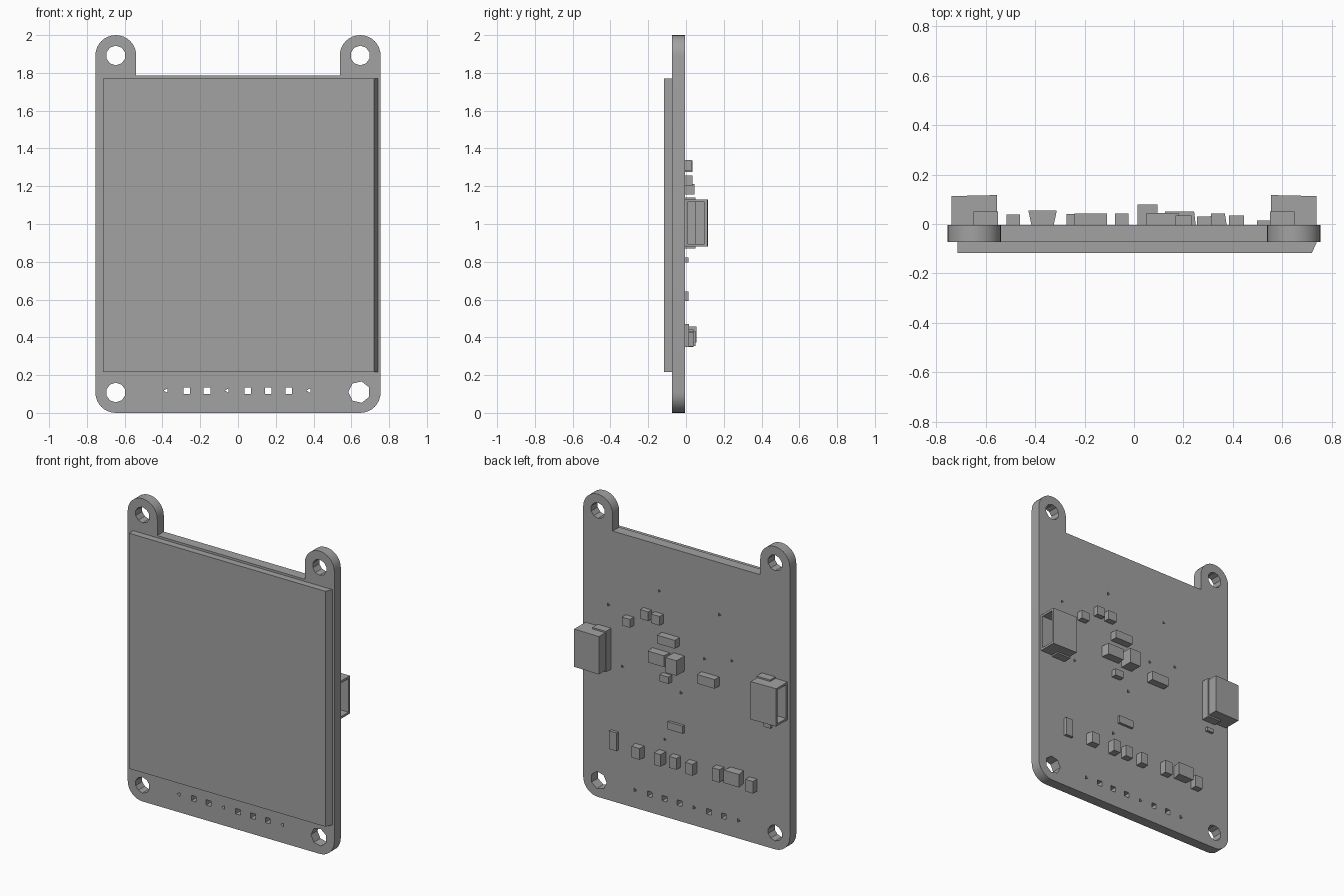
import bpy, bmesh
from math import pi, sin, cos

cube = bpy.data.objects.get("Cube")
if cube:
    bpy.data.objects.remove(cube, do_unlink=True)

grey = bpy.data.materials.new("plain_grey")
grey.use_nodes = True
GREY = (0.36, 0.36, 0.36, 1)
grey.diffuse_color = GREY
grey.node_tree.nodes["Principled BSDF"].inputs["Base Color"].default_value = GREY

BACK, FRONT = -0.005, -0.073   # board faces
HALF, TAB = 0.755, 0.108       # board half width, corner radius
HOLE_X, TOP_Z, LOW_Z = HALF - TAB, 2 - TAB, TAB


def add_object(name, mesh):
    obj = bpy.data.objects.new(name, mesh)
    bpy.context.collection.objects.link(obj)
    mesh.materials.append(grey)
    return obj


def arc(cx, cz, r, start, end, steps):
    return [(cx + r * cos(start + (end - start) * i / steps),
             cz + r * sin(start + (end - start) * i / steps)) for i in range(steps + 1)]


def polygon(cx, cz, r, sides):
    return arc(cx, cz, r, pi / sides, 2 * pi + pi / sides, sides)[:-1]


def box(name, x, z, w, h, y0, y1, flare=1.0):
    """Box standing on the back of the board; flare scales its outer face."""
    bm = bmesh.new()
    bmesh.ops.create_cube(bm, size=1)
    for v in bm.verts:
        s = flare if v.co.y > 0 else 1
        v.co = (x + v.co.x * w * s, y1 if v.co.y > 0 else y0, z + v.co.z * h)
    mesh = bpy.data.meshes.new(name)
    bm.to_mesh(mesh)
    bm.free()
    return add_object(name, mesh)


# Board: right half of the outline, mirrored, with every hole as an inner loop
half = arc(HOLE_X, LOW_Z, TAB, -pi / 2, 0, 8)
half += arc(HOLE_X, TOP_Z, TAB, 0, pi, 16)
half += [(HOLE_X - TAB, 1.785)]
loops = [half + [(-x, z) for x, z in reversed(half)]]
for side in (-1, 1):
    loops.append(polygon(side * HOLE_X, TOP_Z, 0.052, 10))
loops.append(polygon(-HOLE_X, LOW_Z, 0.052, 10))
loops.append(polygon(HOLE_X - 0.005, LOW_Z + 0.002, 0.058, 7))
for i in range(8):
    end = i in (0, 3, 7)
    loops.append(polygon(-0.38 + i * 0.108, 0.118, 0.014 if end else 0.025, 3 if end else 4))
for x, z in [(.57, 1.29), (.2, 1.48), (-.24, 1.44), (.47, .91),
             (-.13, 1.12), (-.33, 1.16), (.04, .85), (.16, .51)]:
    loops.append(polygon(x, z, 0.012, 3))

curve = bpy.data.curves.new("board", "CURVE")
curve.dimensions = "2D"
curve.fill_mode = "BOTH"
curve.extrude = (BACK - FRONT) / 2
for loop in loops:
    spline = curve.splines.new("POLY")
    spline.points.add(len(loop) - 1)
    for p, (x, z) in zip(spline.points, loop):
        p.co = (x, z, 0, 1)
    spline.use_cyclic_u = True
board = add_object("board", curve)
board.rotation_euler.x = pi / 2
board.location.y = (BACK + FRONT) / 2
bpy.context.view_layer.objects.active = board
board.select_set(True)
bpy.ops.object.convert(target="MESH")
bpy.ops.object.shade_smooth_by_angle(angle=0.6)
board.select_set(False)

# Display panel, with a slightly sloped edge on its left side
screen = box("display_panel", 0, 0.993, 1.43, 1.555, -0.117, FRONT)
for v in screen.data.vertices:
    if v.co.x > 0:
        v.co.x = 0.72 if v.co.y < -0.1 else 0.74

# Edge sockets: hollow shells opening outward
for side, name in ((1, "left_socket"), (-1, "right_socket")):
    bm = bmesh.new()
    bmesh.ops.create_cube(bm, size=1)
    for v in bm.verts:
        outer = v.co.x * side > 0
        y = (0.113 if outer else 0.117) if v.co.y > 0 else BACK
        v.co = (side * (0.738 if outer else 0.555), y, 1.005 + v.co.z * 0.25)
    bm.normal_update()
    mouth = max(bm.faces, key=lambda f: f.normal.x * side)
    bmesh.ops.inset_region(bm, faces=[mouth], thickness=0.02)
    cavity = bmesh.ops.extrude_face_region(bm, geom=[mouth])
    bmesh.ops.delete(bm, geom=[mouth], context="FACES_ONLY")
    for v in cavity["geom"]:
        if isinstance(v, bmesh.types.BMVert):
            v.co.x -= side * 0.13
    bmesh.ops.recalc_face_normals(bm, faces=bm.faces)
    mesh = bpy.data.meshes.new(name)
    bm.to_mesh(mesh)
    bm.free()
    add_object(name, mesh)
    box(name + "_foot", side * 0.6, 1.005, 0.1, 0.27, BACK, 0.05)

# Small parts on the back: name, x, z, width, height, depth, flare
parts = [
    ("upper_capacitor", .415, 1.23, .06, .055, .035, 1),
    ("upper_resistor", .285, 1.31, .06, .06, .03, 1),
    ("upper_diode", .2, 1.305, .065, .06, .035, 1),
    ("regulator", .115, 1.185, .13, .055, .045, 1),
    ("driver_chip", .185, 1.055, .13, .075, .05, .9),
    ("inductor", .055, 1.05, .08, .1, .078, 1),
    ("middle_resistor", .14, .926, .065, .045, .03, 1),
    ("memory_chip", -.175, 1.0, .13, .06, .043, 1),
    ("jumper", .07, .618, .11, .05, .013, 1),
    ("lower_strip", .525, .41, .055, .12, .015, 1),
    ("lower_transistor", .34, .39, .07, .075, .042, .8),
    ("lower_resistor_a", .175, .393, .05, .08, .05, 1),
    ("lower_resistor_b", .07, .395, .055, .075, .04, 1),
    ("lower_resistor_c", -.05, .389, .055, .075, .043, 1),
    ("lower_resistor_d", -.245, .4, .055, .085, .04, 1),
    ("level_shifter", -.37, .415, .09, .085, .055, 1.28),
    ("lower_resistor_e", -.488, .389, .055, .08, .038, 1),
    ("edge_pad", -.6, .81, .05, .025, .012, 1),
]
for name, x, z, w, h, depth, flare in parts:
    box(name, x, z, w, h, BACK, depth, flare)
